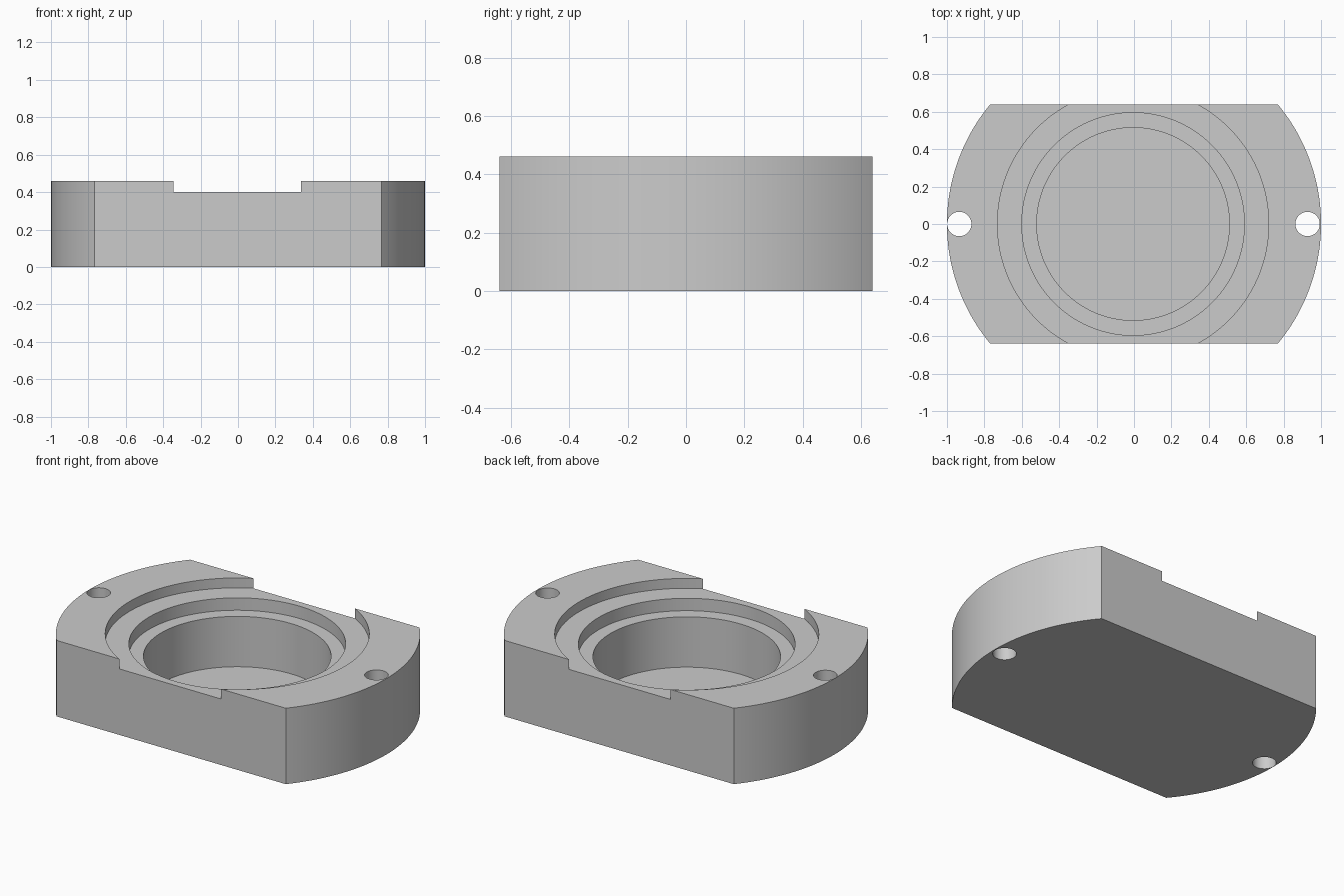
import bpy, bmesh, math

HEIGHT, HALF_DEPTH = 0.46, 0.64
CENTRE_X = -0.005

if "Cube" in bpy.data.objects:
    bpy.data.objects.remove(bpy.data.objects["Cube"], do_unlink=True)

grey = bpy.data.materials.new("machined grey")
grey.use_nodes = True
grey.diffuse_color = (0.6, 0.6, 0.6, 1)
grey.node_tree.nodes["Principled BSDF"].inputs["Base Color"].default_value = (0.6, 0.6, 0.6, 1)


def make_object(name, bm):
    bmesh.ops.recalc_face_normals(bm, faces=bm.faces)
    mesh = bpy.data.meshes.new(name)
    bm.to_mesh(mesh)
    bm.free()
    mesh.materials.append(grey)
    obj = bpy.data.objects.new(name, mesh)
    bpy.context.collection.objects.link(obj)
    return obj


def turned(name, profile, x, segments):
    """Solid of revolution from (radius, z) steps, capped at both ends."""
    bm = bmesh.new()
    rings = []
    for r, z in profile:
        angles = [2 * math.pi * i / segments for i in range(segments)]
        rings.append([bm.verts.new((x + r * math.cos(a), r * math.sin(a), z)) for a in angles])
    for low, high in zip(rings, rings[1:]):
        for i in range(segments):
            j = (i + 1) % segments
            bm.faces.new((low[i], low[j], high[j], high[i]))
    bm.faces.new(rings[0])
    bm.faces.new(rings[-1])
    return make_object(name, bm)


# Disc body with flat front and back
bm = bmesh.new()
limit, steps = math.asin(HALF_DEPTH), 80
arc = [limit * (2 * i / steps - 1) for i in range(steps + 1)]
outline = [bm.verts.new((math.cos(a), math.sin(a), 0)) for a in arc + [a + math.pi for a in arc]]
base = bm.faces.new(outline)
top = bmesh.ops.extrude_face_region(bm, geom=[base])["geom"]
bmesh.ops.translate(bm, vec=(0, 0, HEIGHT), verts=[v for v in top if isinstance(v, bmesh.types.BMVert)])
body = make_object("housing_body", bm)

# Stepped central pocket and two through holes
pocket = [(0.515, 0.02), (0.515, 0.325), (0.595, 0.325), (0.595, 0.40), (0.725, 0.40), (0.725, 0.6)]
cutters = [turned("pocket_cutter", pocket, CENTRE_X, 192)]
for side, label in ((1, "left"), (-1, "right")):
    hole = [(0.065, -0.1), (0.065, 0.6)]
    cutters.append(turned(label + "_hole_cutter", hole, CENTRE_X * 0.6 + side * 0.931, 48))

bpy.context.view_layer.objects.active = body
for cutter in cutters:
    cutter.hide_render = True
    cut = body.modifiers.new(cutter.name, "BOOLEAN")
    cut.operation = "DIFFERENCE"
    cut.solver = "EXACT"
    cut.object = cutter
    bpy.ops.object.modifier_apply(modifier=cut.name)
for cutter in cutters:
    bpy.data.objects.remove(cutter, do_unlink=True)

# Smooth walls, crisp rims
bpy.ops.object.select_all(action="DESELECT")
body.select_set(True)
bpy.ops.object.shade_smooth_by_angle(angle=math.radians(30))
